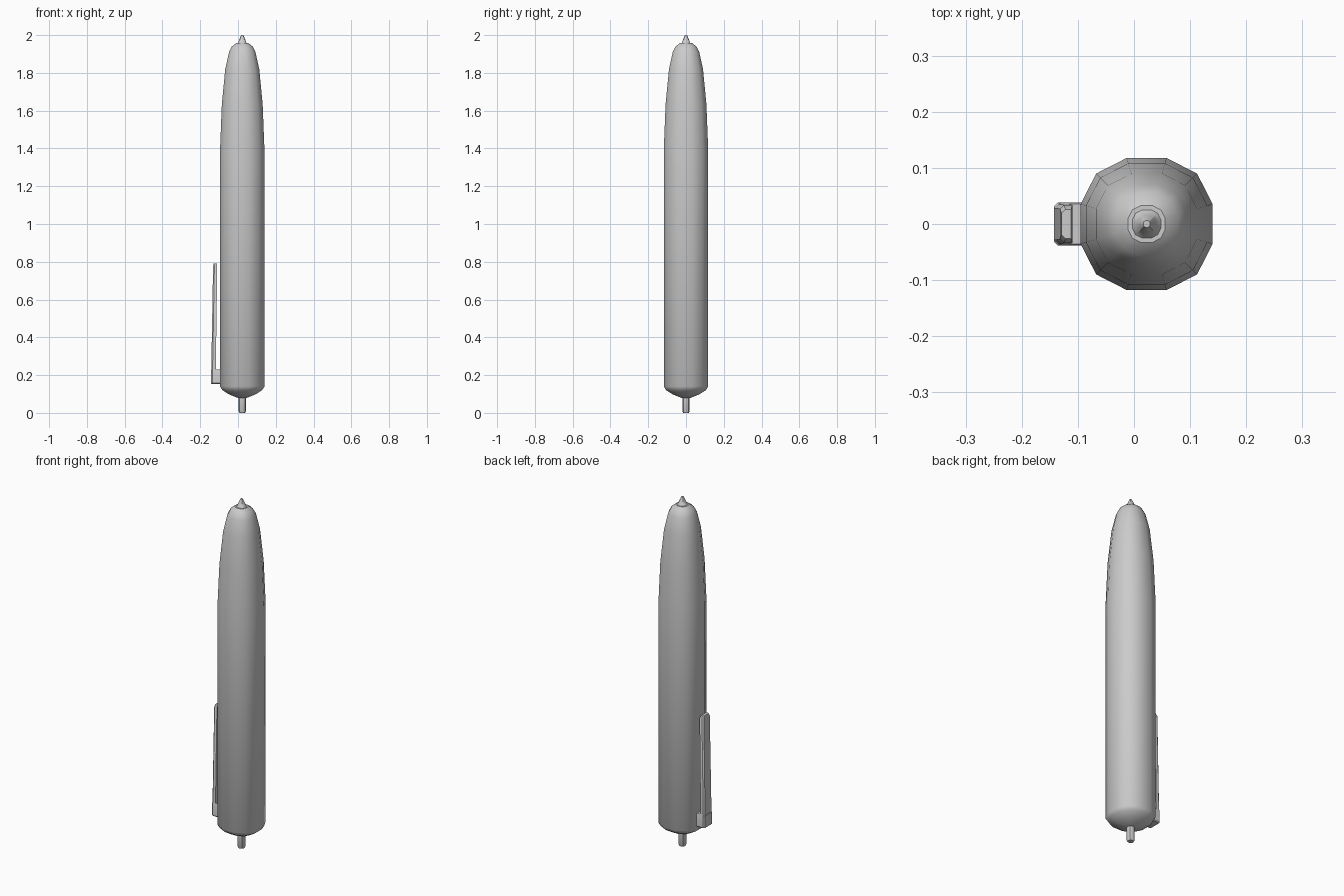
import bpy
import math

if "Cube" in bpy.data.objects:
    bpy.data.objects.remove(bpy.data.objects["Cube"])

CX = 0.0225  # pen axis


def loft(name, rings, angle=30):
    """Skin a stack of equal-length point rings and cap both ends."""
    n = len(rings[0])
    verts = [p for ring in rings for p in ring]
    faces = [tuple(reversed(range(n)))]
    for r in range(len(rings) - 1):
        for i in range(n):
            j = (i + 1) % n
            faces.append((r * n + i, r * n + j, (r + 1) * n + j, (r + 1) * n + i))
    faces.append(tuple(range((len(rings) - 1) * n, len(rings) * n)))
    mesh = bpy.data.meshes.new(name)
    mesh.from_pydata(verts, [], faces)
    obj = bpy.data.objects.new(name, mesh)
    bpy.context.collection.objects.link(obj)
    bpy.ops.object.select_all(action='DESELECT')
    obj.select_set(True)
    bpy.context.view_layer.objects.active = obj
    bpy.ops.object.shade_smooth_by_angle(angle=math.radians(angle))
    return obj


def round_ring(r, z):
    """Twelve-sided section with slightly proud diagonal corners."""
    quarter = [(1, -0.305), (1, 0.305), (0.765, 0.765)]
    pts = []
    for k in range(4):
        for x, y in quarter:
            for _ in range(k):
                x, y = -y, x
            pts.append((CX + r * x, r * y, z))
    return pts


def clip_ring(x0, x1, w, z, c=0.007):
    """Rectangle with chamfered outer corners."""
    return [(x1, -w, z), (x1, w, z), (x0 + c, w, z), (x0, w - c, z),
            (x0, -w + c, z), (x0 + c, -w, z)]


def turned(name, profile, angle=30):
    return loft(name, [round_ring(r, z) for r, z in profile], angle)


# Barrel
turned("barrel", [(0.025, 0.08), (0.07, 0.098), (0.105, 0.12), (0.1175, 0.14),
                  (0.1175, 1.395), (0.108, 1.635), (0.09, 1.82), (0.07, 1.91),
                  (0.055, 1.94), (0.033, 1.957)], 36)

# Writing tip
turned("tip", [(0.033, 1.95), (0.022, 1.96), (0.015, 1.978), (0.006, 2.0)])

# Push button
turned("button", [(0.015, 0.0), (0.019, 0.008), (0.019, 0.09)])

# Clip block and springy arm
loft("clip_block", [clip_ring(-0.138, -0.085, 0.034, 0.152),
                    clip_ring(-0.143, -0.085, 0.038, 0.157),
                    clip_ring(-0.143, -0.085, 0.038, 0.225),
                    clip_ring(-0.138, -0.085, 0.036, 0.23)])
loft("clip_arm", [clip_ring(-0.142, -0.118, 0.036, 0.2),
                  clip_ring(-0.132, -0.11, 0.034, 0.775),
                  clip_ring(-0.129, -0.112, 0.026, 0.79)])
